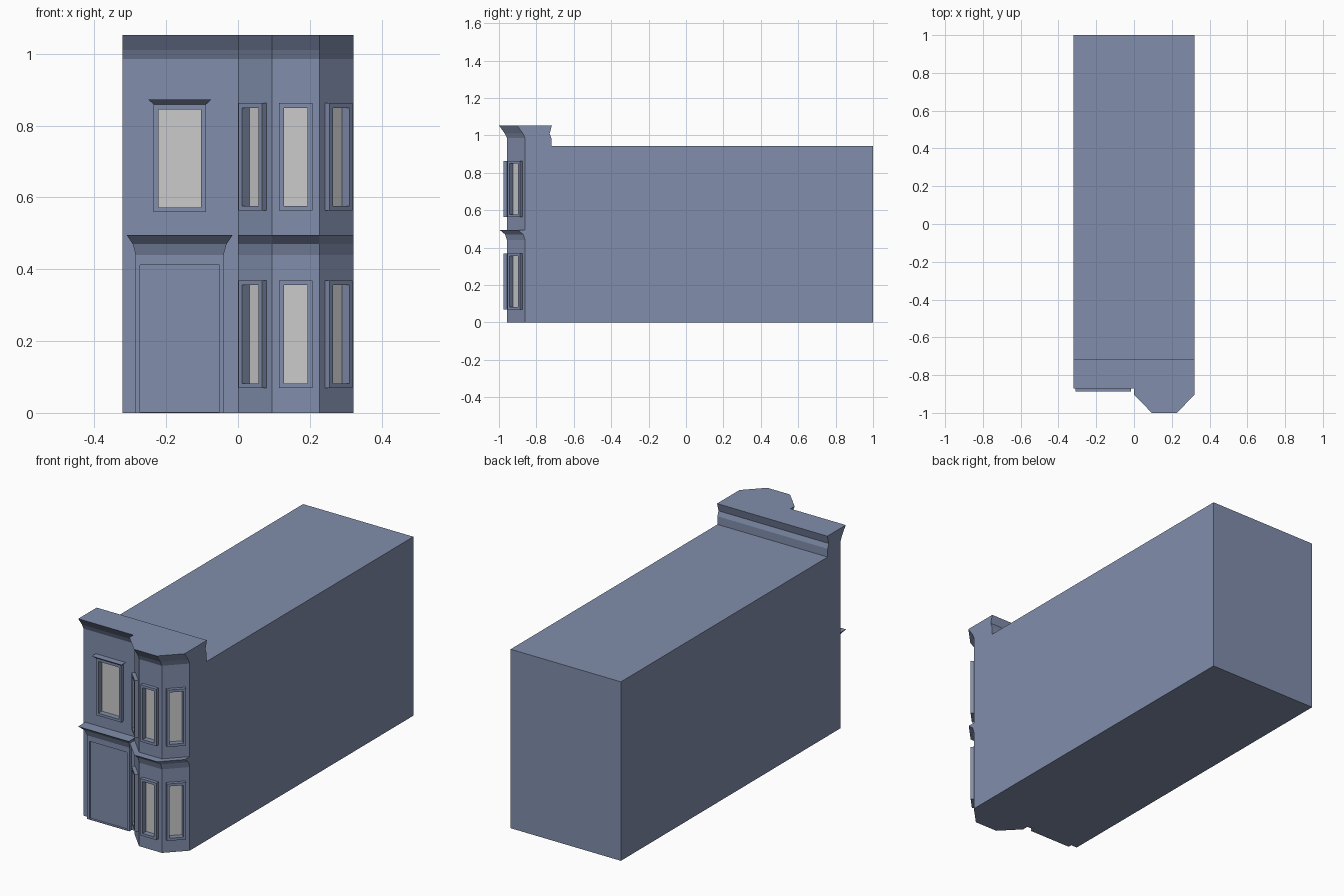
import bpy, bmesh, math
from mathutils import Matrix, Vector

if "Cube" in bpy.data.objects:
    bpy.data.objects.remove(bpy.data.objects["Cube"])

WALL_Y = -0.827          # flat part of the facade
BAY = [(0, -0.86), (0.094, -0.957), (0.227, -0.957), (0.321, -0.86)]
PROUD, RECESS = 0.018, 0.012

# slate paint for the house; the panes stay plain grey
paint = bpy.data.materials.new("slate_paint")
paint.diffuse_color = (0.219, 0.27, 0.412, 1)
paint.use_nodes = True
paint.node_tree.nodes["Principled BSDF"].inputs["Base Color"].default_value = paint.diffuse_color


def finish(name, bm, mat=paint):
    bmesh.ops.recalc_face_normals(bm, faces=bm.faces)
    me = bpy.data.meshes.new(name)
    bm.to_mesh(me)
    bm.free()
    ob = bpy.data.objects.new(name, me)
    bpy.context.collection.objects.link(ob)
    if mat:
        me.materials.append(mat)
    return ob


def bridge(bm, a, b):
    n = len(a)
    for i in range(n):
        j = (i + 1) % n
        bm.faces.new((a[i], a[j], b[j], b[i]))


def loft(bm, rings):
    rows = [[bm.verts.new(p) for p in r] for r in rings]
    for a, b in zip(rows, rows[1:]):
        bridge(bm, a, b)
    bm.faces.new(rows[0])
    bm.faces.new(rows[-1])


def rect(w, h, y):
    return [(-w / 2, y, -h / 2), (w / 2, y, -h / 2), (w / 2, y, h / 2), (-w / 2, y, h / 2)]


def flared_head(name, x0, x1, levels):
    # moulding that widens upward; levels are (z, side flare, projection)
    bm = bmesh.new()
    loft(bm, [[(x0 - f, WALL_Y - out, z), (x1 + f, WALL_Y - out, z),
               (x1 + f, WALL_Y, z), (x0 - f, WALL_Y, z)] for z, f, out in levels])
    return finish(name, bm)


def facade_prism(name, outline, out):
    # x/z outline standing proud of the facade
    bm = bmesh.new()
    loft(bm, [[(x, y, z) for x, z in outline] for y in (WALL_Y, WALL_Y - out)])
    return finish(name, bm)


# house body with ledge roof and flared parapet cornice
plan = [(-0.321, WALL_Y), (0, WALL_Y)] + BAY + [(0.321, -0.72), (0.321, 1), (-0.321, 1), (-0.321, -0.72)]
front = [0, 1, 2, 3, 4, 5, 6, 9]
bm = bmesh.new()
base = [bm.verts.new((x, y, 0)) for x, y in plan]
eave = [bm.verts.new((x, y, 0.942)) for x, y in plan]
bm.faces.new(base)
bridge(bm, base, eave)
bm.faces.new([eave[i] for i in (9, 6, 7, 8)])
row = [eave[i] for i in front]
for z, out, back in [(0.985, 0, 0), (1.01, 0.012, -0.009), (1.053, 0.043, 0.003)]:
    nxt = [bm.verts.new((plan[i][0], plan[i][1] + (back if i in (6, 9) else -out), z)) for i in front]
    bridge(bm, row, nxt)
    row = nxt
bm.faces.new(row)
body = finish("house_body", bm)

# moulded band between the bay storeys
bm = bmesh.new()
loft(bm, [[(x, y - out, z) for out, z in [(0, 0.44), (0.01, 0.47), (0.04, 0.495), (0, 0.495)]]
          for x, y in BAY])
finish("bay_band", bm)

# windows: each is a frame, a recessed pane and a shallow opening in the wall
cut_bm = bmesh.new()


def window(name, x, y, z, angle, w, h, border=0.0135):
    m = Matrix.Translation((x, y, z)) @ Matrix.Rotation(angle, 4, 'Z')
    iw, ih = w - 2 * border, h - 2 * border
    bm = bmesh.new()
    loops = [[bm.verts.new(m @ Vector(p)) for p in r] for r in
             (rect(w, h, 0), rect(w, h, -PROUD), rect(iw, ih, -PROUD), rect(iw, ih, 0))]
    for i in range(4):
        bridge(bm, loops[i], loops[(i + 1) % 4])
    finish(name + "_frame", bm)
    bm = bmesh.new()
    loft(bm, [[m @ Vector(p) for p in rect(iw, ih, d)] for d in (RECESS - 0.001, RECESS + 0.002)])
    finish(name + "_pane", bm, None)
    loft(cut_bm, [[m @ Vector(p) for p in rect(iw, ih, d)] for d in (-0.01, RECESS)])


for storey, z in (("lower", 0.219), ("upper", 0.713)):
    for side, (a, b) in zip(("left", "middle", "right"), zip(BAY, BAY[1:])):
        window(f"{storey}_{side}_window", (a[0] + b[0]) / 2, (a[1] + b[1]) / 2, z,
               math.atan2(b[1] - a[1], b[0] - a[0]), 0.093, 0.3)
window("facade_window", -0.162, WALL_Y, 0.709, 0, 0.146, 0.3)

cutter = finish("window_cutter", cut_bm)
cutter.hide_render = True
mod = body.modifiers.new("openings", 'BOOLEAN')
mod.operation = 'DIFFERENCE'
mod.solver = 'EXACT'
mod.object = cutter
bpy.context.view_layer.objects.active = body
bpy.ops.object.modifier_apply(modifier=mod.name)
bpy.data.objects.remove(cutter)

# lintel over the facade window
flared_head("window_lintel", -0.235, -0.089, [(0.859, 0, PROUD), (0.872, 0.014, 0.035)])

# doorway: surround, sill, panel and flared head
facade_prism("door_surround", [(-0.285, 0), (-0.273, 0), (-0.273, 0.412), (-0.052, 0.412),
                               (-0.052, 0), (-0.04, 0), (-0.04, 0.44), (-0.285, 0.44)], 0.02)
facade_prism("door_sill", [(-0.273, 0), (-0.052, 0), (-0.052, 0.003), (-0.273, 0.003)], 0.02)
facade_prism("door_panel", [(-0.273, 0.003), (-0.052, 0.003), (-0.052, 0.412), (-0.273, 0.412)], 0.008)
flared_head("door_head", -0.285, -0.04, [(0.44, 0, 0.02), (0.47, 0.008, 0.032), (0.495, 0.025, 0.06)])
